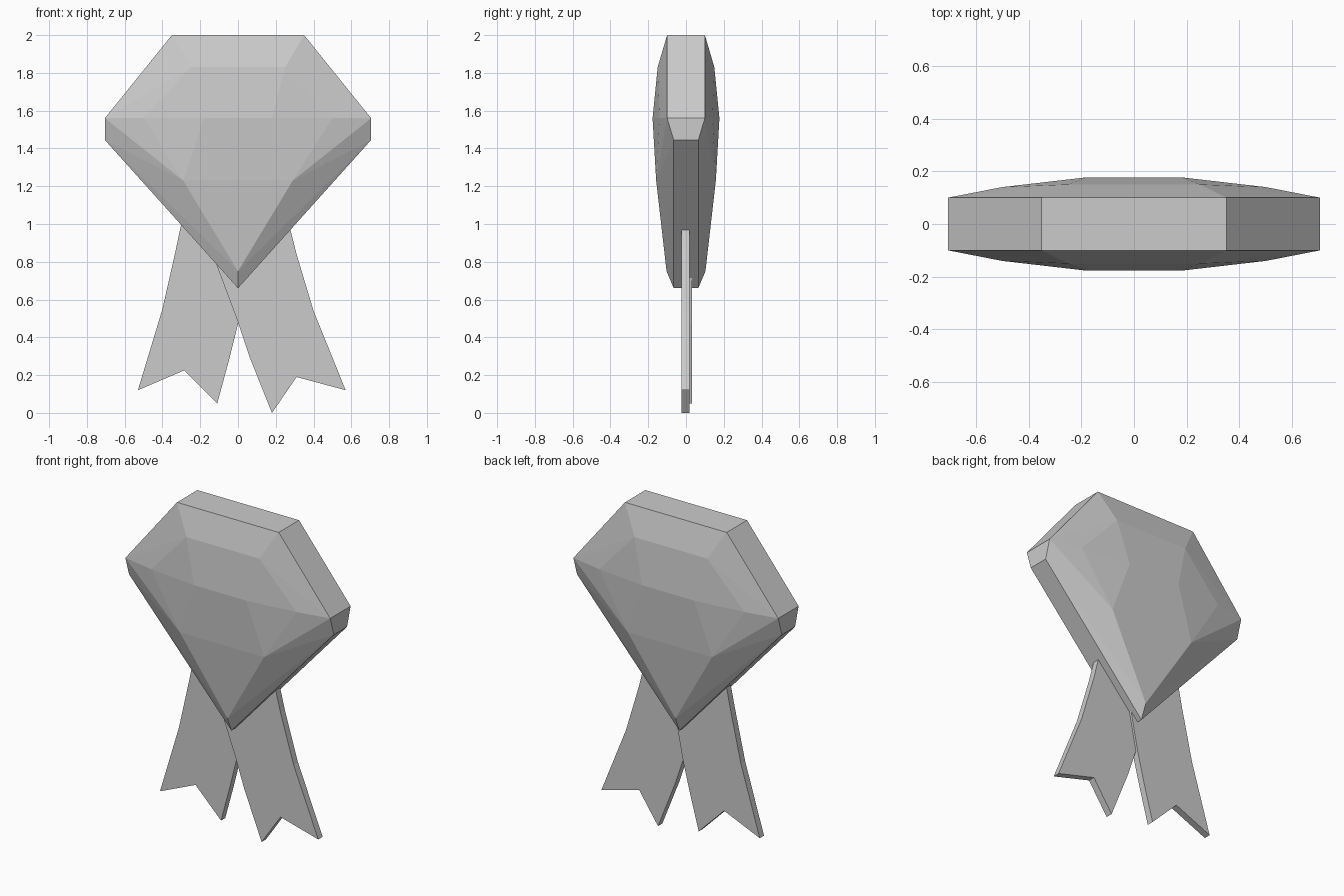
import bpy, bmesh

if "Cube" in bpy.data.objects:
    bpy.data.objects.remove(bpy.data.objects["Cube"])

# cut gem: flat facets spanned over one mirrored quarter of corner points
CORNERS = [
    (0.35, 0.10, 2.0),     # table
    (0.25, 0.15, 1.83),    # crown facet
    (0.705, 0.10, 1.56),   # girdle
    (0.50, 0.14, 1.56),
    (0.18, 0.177, 1.56),
    (0.29, 0.158, 1.23),   # pavilion
    (0.0, 0.103, 0.75),    # tip
    (0.705, 0.065, 1.445), # lower bevel
    (0.0, 0.065, 0.66),
]


def finish(bm, name):
    bmesh.ops.recalc_face_normals(bm, faces=bm.faces)
    mesh = bpy.data.meshes.new(name)
    bm.to_mesh(mesh)
    bm.free()
    obj = bpy.data.objects.new(name, mesh)
    bpy.context.collection.objects.link(obj)
    return obj


def make_gem():
    bm = bmesh.new()
    pts = {(sx * x, sy * y, z) for x, y, z in CORNERS
           for sx in (-1, 1) for sy in (-1, 1)}
    for p in sorted(pts):
        bm.verts.new(p)
    bmesh.ops.convex_hull(bm, input=bm.verts[:])
    bmesh.ops.dissolve_limit(bm, angle_limit=0.005,
                             verts=bm.verts[:], edges=bm.edges[:])
    finish(bm, "gem")


# ribbon tail: flat outline extruded in depth
def make_ribbon(name, outline, y0, y1):
    bm = bmesh.new()
    face = bm.faces.new([bm.verts.new((x, y0, z)) for x, z in outline])
    ext = bmesh.ops.extrude_face_region(bm, geom=[face])
    verts = [v for v in ext["geom"] if isinstance(v, bmesh.types.BMVert)]
    bmesh.ops.translate(bm, verts=verts, vec=(0, y1 - y0, 0))
    finish(bm, name)


make_gem()
make_ribbon("ribbon_right", [
    (0.24, 1.08), (0.275, 0.98), (0.31, 0.84), (0.40, 0.54), (0.57, 0.12),
    (0.31, 0.19), (0.18, 0.0), (0.06, 0.30), (0.0, 0.48), (-0.12, 0.80),
    (-0.16, 0.92)], -0.025, 0.018)
make_ribbon("ribbon_left", [
    (-0.28, 1.08), (-0.305, 0.98), (-0.33, 0.86), (-0.40, 0.55), (-0.53, 0.12),
    (-0.285, 0.225), (-0.11, 0.05), (-0.05, 0.27), (0.0, 0.47), (0.055, 0.75),
    (0.08, 0.92)], -0.01, 0.032)
